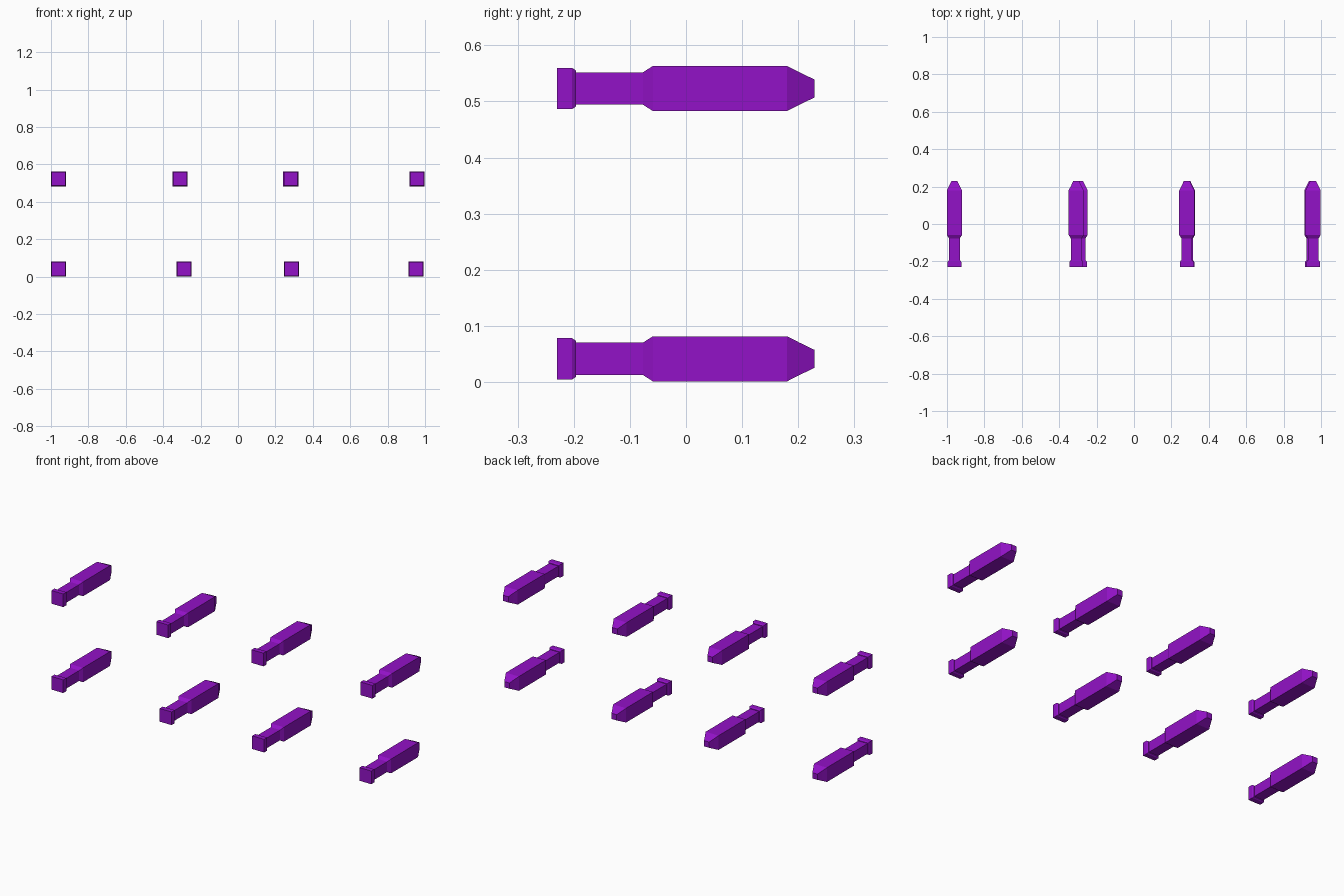
import bpy, bmesh

if "Cube" in bpy.data.objects:
    bpy.data.objects.remove(bpy.data.objects["Cube"])

# Lengthwise profile of one square peg: (y, half width)
PROFILE = [(-0.23, 0.0368), (-0.203, 0.0368), (-0.196, 0.032), (-0.196, 0.0287),
           (-0.077, 0.0287), (-0.059, 0.0402), (0.18, 0.0402),
           (0.203, 0.0285), (0.229, 0.016)]

mat = bpy.data.materials.new("purple")
mat.diffuse_color = (0.29, 0.006, 0.57, 1)
mat.use_nodes = True
mat.node_tree.nodes["Principled BSDF"].inputs["Base Color"].default_value = mat.diffuse_color


def square_peg_mesh():
    """Square rings joined along y, capped at both ends."""
    bm = bmesh.new()
    rings = [[bm.verts.new((sx * h, y, sz * h))
              for sx, sz in ((-1, -1), (1, -1), (1, 1), (-1, 1))]
             for y, h in PROFILE]
    for a, b in zip(rings, rings[1:]):
        for i in range(4):
            j = (i + 1) % 4
            bm.faces.new((a[i], a[j], b[j], b[i]))
    bm.faces.new(rings[0])
    bm.faces.new(rings[-1])
    bmesh.ops.recalc_face_normals(bm, faces=bm.faces)
    mesh = bpy.data.meshes.new("square_peg")
    bm.to_mesh(mesh)
    bm.free()
    mesh.materials.append(mat)
    return mesh


# Two rows of four pegs, slightly uneven spacing
peg = square_peg_mesh()
ROWS = {"lower": (0.0412, (-0.96, -0.288, 0.286, 0.951)),
        "upper": (0.523, (-0.96, -0.309, 0.282, 0.958))}
for row, (z, xs) in ROWS.items():
    for n, x in enumerate(xs, 1):
        ob = bpy.data.objects.new(f"{row}_peg_{n}", peg)
        ob.location = (x, 0, z)
        bpy.context.collection.objects.link(ob)
